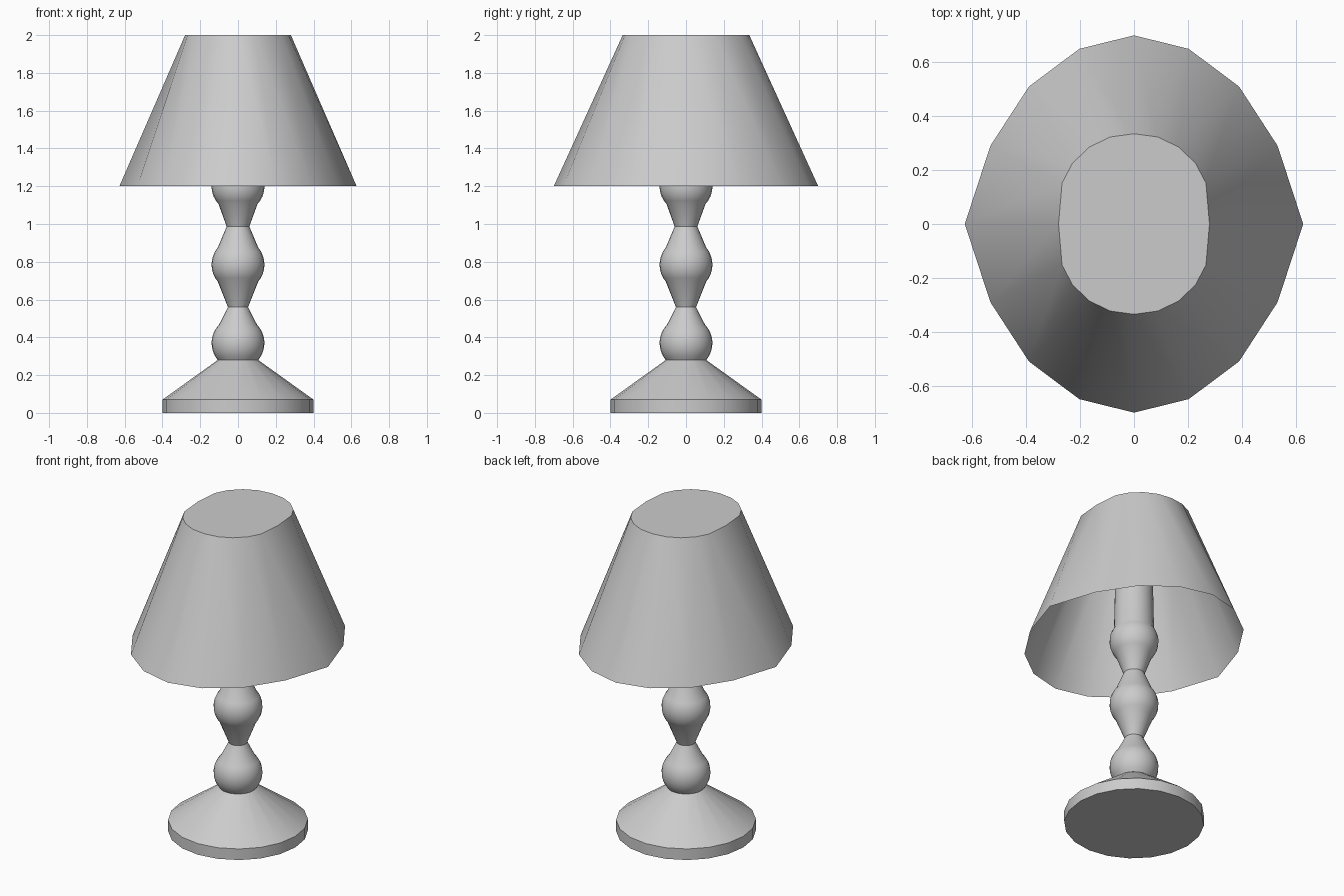
import bpy, bmesh, math

if "Cube" in bpy.data.objects:
    bpy.data.objects.remove(bpy.data.objects["Cube"])


def finish(name, bm, angle=30):
    bmesh.ops.remove_doubles(bm, verts=bm.verts, dist=1e-5)
    bmesh.ops.recalc_face_normals(bm, faces=bm.faces)
    mesh = bpy.data.meshes.new(name)
    bm.to_mesh(mesh)
    bm.free()
    obj = bpy.data.objects.new(name, mesh)
    bpy.context.collection.objects.link(obj)
    bpy.ops.object.select_all(action='DESELECT')
    obj.select_set(True)
    bpy.context.view_layer.objects.active = obj
    bpy.ops.object.shade_smooth_by_angle(angle=math.radians(angle))
    return obj


def lathe(name, profile, sides):
    """Turn a (radius, height) profile around z and cap both ends."""
    bm = bmesh.new()
    rings = []
    for r, z in profile:
        rings.append([bm.verts.new((r * math.cos(2 * math.pi * i / sides),
                                    r * math.sin(2 * math.pi * i / sides), z))
                      for i in range(sides)])
    for a, b in zip(rings, rings[1:]):
        for i in range(sides):
            j = (i + 1) % sides
            bm.faces.new((a[i], a[j], b[j], b[i]))
    bm.faces.new(rings[0][::-1])
    bm.faces.new(rings[-1])
    return finish(name, bm)


def ball(centre, low, high, radius=0.14, steps=8):
    """Profile points along a sphere between two heights."""
    a0 = math.asin((low - centre) / radius)
    a1 = math.asin((high - centre) / radius)
    angles = [a0 + (a1 - a0) * i / steps for i in range(steps + 1)]
    return [(radius * math.cos(a), centre + radius * math.sin(a)) for a in angles]


def mirror_quadrant(q):
    """Full loop from points running from the y axis to the x axis."""
    half = q + [(x, -y) for x, y in q[-2::-1]]
    return half + [(-x, y) for x, y in half[-2:0:-1]]


# Round foot with a sloped top
lathe("base", [(0.40, 0), (0.40, 0.07), (0.107, 0.28)], 20)

# Turned stem: three balls joined by waisted necks, then a post up to the shade
stem = ball(0.37, 0.28, 0.468)
stem += [(0.053, 0.56)]
stem += ball(0.785, 0.695, 0.875)
stem += [(0.06, 0.987)]
stem += ball(1.20, 1.105, 1.28)
stem += [(0.10, 1.995)]
lathe("stem", stem, 24)

# Oval shade, closed on top and open below
lower = mirror_quadrant([(0, 0.70), (0.203, 0.65), (0.39, 0.51), (0.39, 0.51),
                         (0.533, 0.29), (0.628, 0)])
upper = mirror_quadrant([(0, 0.335), (0.088, 0.323), (0.165, 0.286), (0.228, 0.226),
                         (0.267, 0.152), (0.28, 0)])
bm = bmesh.new()
low = [bm.verts.new((x, y, 1.20)) for x, y in lower]
top = [bm.verts.new((x, y, 2.0)) for x, y in upper]
for i in range(len(low)):
    j = (i + 1) % len(low)
    if lower[i] == lower[j]:
        bm.faces.new((low[i], top[i], top[j]))
    else:
        bm.faces.new((low[i], top[i], top[j], low[j]))
bm.faces.new(top)
finish("shade", bm)
